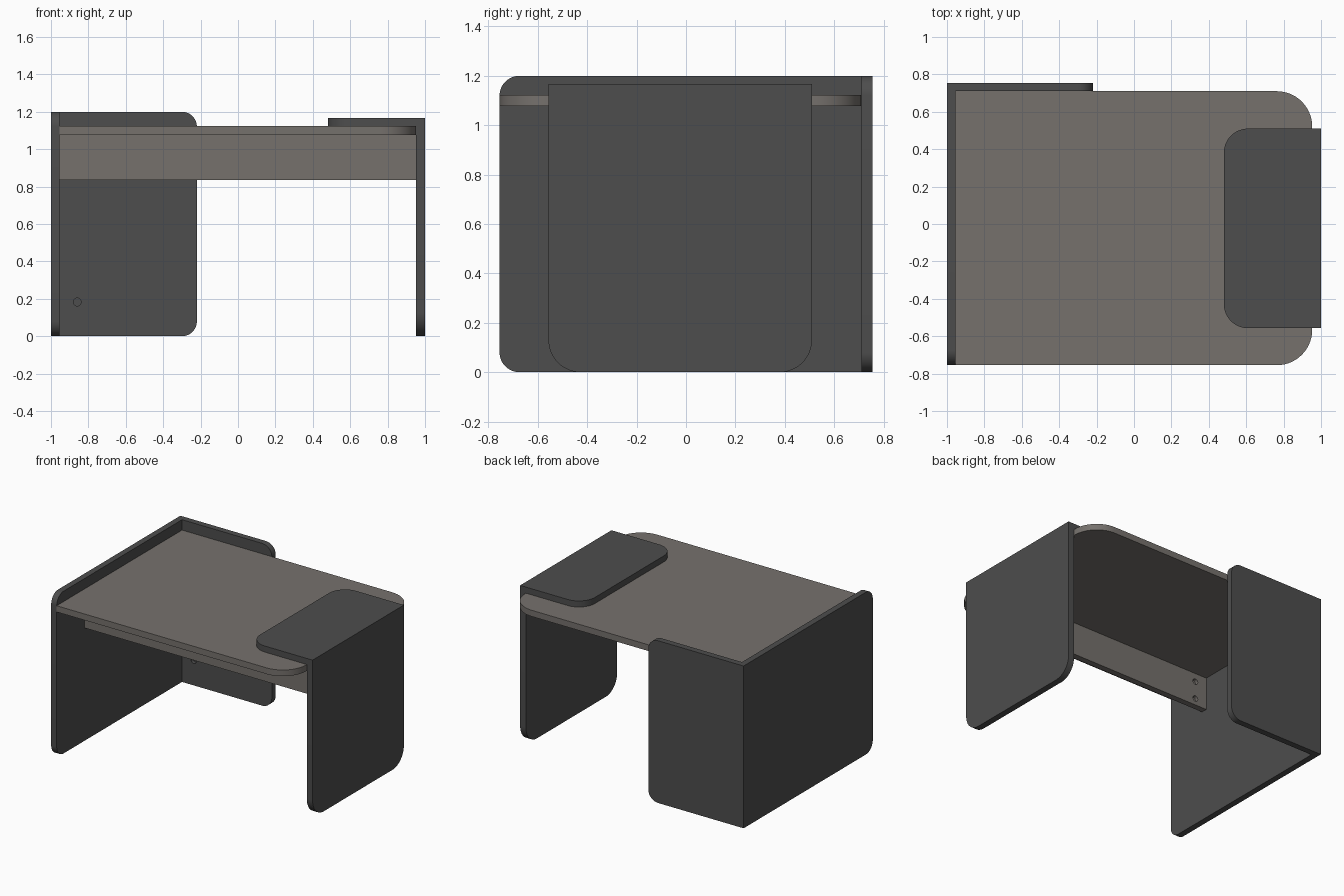
import bpy, bmesh, math
from mathutils import Vector

if "Cube" in bpy.data.objects:
    bpy.data.objects.remove(bpy.data.objects["Cube"])


def material(name, rgb):
    m = bpy.data.materials.new(name)
    m.diffuse_color = (*rgb, 1)
    m.use_nodes = True
    m.node_tree.nodes["Principled BSDF"].inputs["Base Color"].default_value = m.diffuse_color
    return m


DARK = material("dark_board", (0.075, 0.075, 0.075))
TOP = material("warm_grey_board", (0.18, 0.165, 0.152))


def prism(name, points, sweep, mat, radius=0, tips=None):
    """Sweep a flat profile; round the corner edges whose midpoint passes tips()."""
    bm = bmesh.new()
    face = bm.faces.new([bm.verts.new(p) for p in points])
    ext = bmesh.ops.extrude_face_region(bm, geom=[face])
    moved = [g for g in ext["geom"] if isinstance(g, bmesh.types.BMVert)]
    bmesh.ops.translate(bm, verts=moved, vec=sweep)
    if radius:
        edges = [e for e in bm.edges if e.calc_length() < 0.06
                 and tips((e.verts[0].co + e.verts[1].co) / 2)]
        bmesh.ops.bevel(bm, geom=edges, offset=radius, segments=14,
                        profile=0.5, affect='EDGES')
    bmesh.ops.recalc_face_normals(bm, faces=bm.faces)
    mesh = bpy.data.meshes.new(name)
    bm.to_mesh(mesh)
    bm.free()
    mesh.materials.append(mat)
    ob = bpy.data.objects.new(name, mesh)
    bpy.context.collection.objects.link(ob)
    smooth(ob)
    return ob


def smooth(ob):
    bpy.ops.object.select_all(action='DESELECT')
    ob.select_set(True)
    bpy.context.view_layer.objects.active = ob
    bpy.ops.object.shade_smooth_by_angle(angle=math.radians(30))


def drill(ob, x, y, z):
    """Blind round hole along y, centred on the face at y."""
    bpy.ops.mesh.primitive_cylinder_add(vertices=24, radius=0.021, depth=0.05,
                                        location=(x, y, z),
                                        rotation=(math.pi / 2, 0, 0))
    cutter = bpy.context.object
    cutter.name = "hole_cutter"
    cutter.hide_render = True
    mod = ob.modifiers.new("hole", 'BOOLEAN')
    mod.object = cutter
    mod.operation = 'DIFFERENCE'
    mod.solver = 'EXACT'
    bpy.context.view_layer.objects.active = ob
    bpy.ops.object.modifier_apply(modifier=mod.name)
    bpy.data.objects.remove(cutter)


# Left side and back panel: one upright L with rounded free corners
corner = prism("corner_panel",
               [(-1, -0.755, 0), (-0.955, -0.755, 0), (-0.955, 0.71, 0),
                (-0.22, 0.71, 0), (-0.22, 0.755, 0), (-1, 0.755, 0)],
               Vector((0, 0, 1.2)), DARK, 0.08,
               lambda c: c.y < -0.75 or c.x > -0.23)
drill(corner, -0.86, 0.71, 0.183)

# Right leg folding over the table top: L profile swept along y
prism("right_leg_panel",
      [(1, -0.557, 0), (1, -0.557, 1.168), (0.48, -0.557, 1.168),
       (0.48, -0.557, 1.123), (0.953, -0.557, 1.123), (0.953, -0.557, 0)],
      Vector((0, 1.067, 0)), DARK, 0.13,
      lambda c: c.z < 0.01 or c.x < 0.49)

# Table top with two rounded right-hand corners
prism("table_top",
      [(-0.955, -0.755, 1.077), (0.953, -0.755, 1.077),
       (0.953, 0.71, 1.077), (-0.955, 0.71, 1.077)],
      Vector((0, 0, 0.046)), TOP, 0.19, lambda c: c.x > 0.9)

# Support rail below the top, with fixing holes on its rear face
rail = prism("support_rail",
             [(-0.955, -0.43, 0.835), (0.953, -0.43, 0.835),
              (0.953, -0.385, 0.835), (-0.955, -0.385, 0.835)],
             Vector((0, 0, 0.242)), TOP)
for x in (-0.86, 0.86):
    for z in (0.885, 1.015):
        drill(rail, x, -0.385, z)
